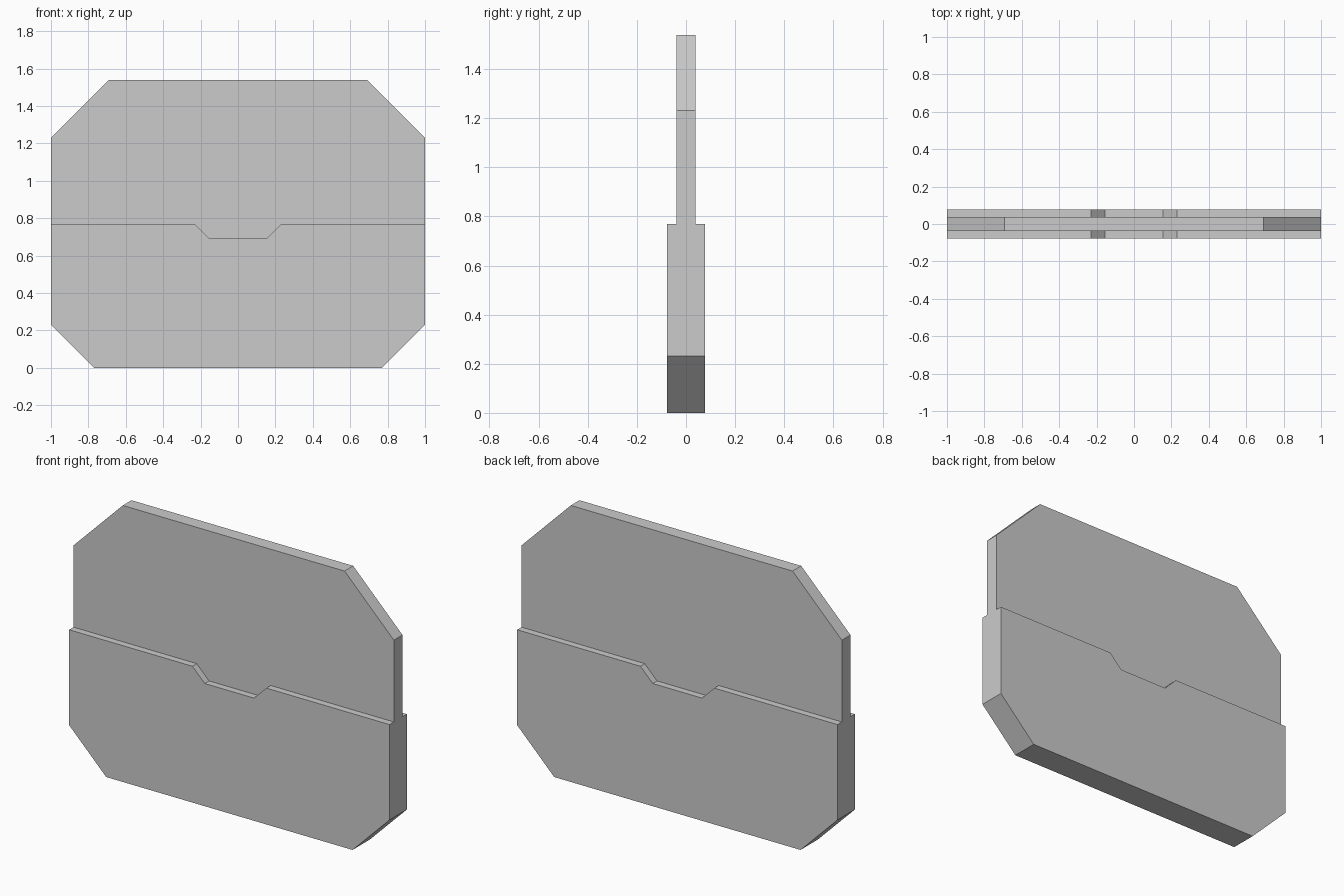
import bpy, bmesh

if "Cube" in bpy.data.objects:
    bpy.data.objects.remove(bpy.data.objects["Cube"])

U = 2 / 26  # model grid unit: the plate is 26 units wide and 20 tall


def plate(name, half_profile, half_depth):
    """Mirror a right-hand (x, z) outline across x = 0 and extrude it along y."""
    outline = half_profile + [(-x, z) for x, z in reversed(half_profile)]
    bm = bmesh.new()
    front = bm.faces.new([bm.verts.new((x * U, -half_depth * U, z * U)) for x, z in outline])
    ext = bmesh.ops.extrude_face_region(bm, geom=[front], use_keep_orig=True)
    moved = [g for g in ext["geom"] if isinstance(g, bmesh.types.BMVert)]
    bmesh.ops.translate(bm, verts=moved, vec=(0, 2 * half_depth * U, 0))
    bmesh.ops.recalc_face_normals(bm, faces=bm.faces)
    mesh = bpy.data.meshes.new(name)
    bm.to_mesh(mesh)
    bm.free()
    obj = bpy.data.objects.new(name, mesh)
    bpy.context.collection.objects.link(obj)
    return obj


# Shared seam with the shallow centre notch
seam = [(2, 9), (3, 10), (13, 10)]

# Thick lower half with clipped bottom corners
plate("lower_plate", [(10, 0), (13, 3)] + seam[::-1], 1)

# Thin upper half with larger clipped top corners, fills the notch
plate("upper_plate", seam + [(13, 16), (9, 20)], 0.5)
